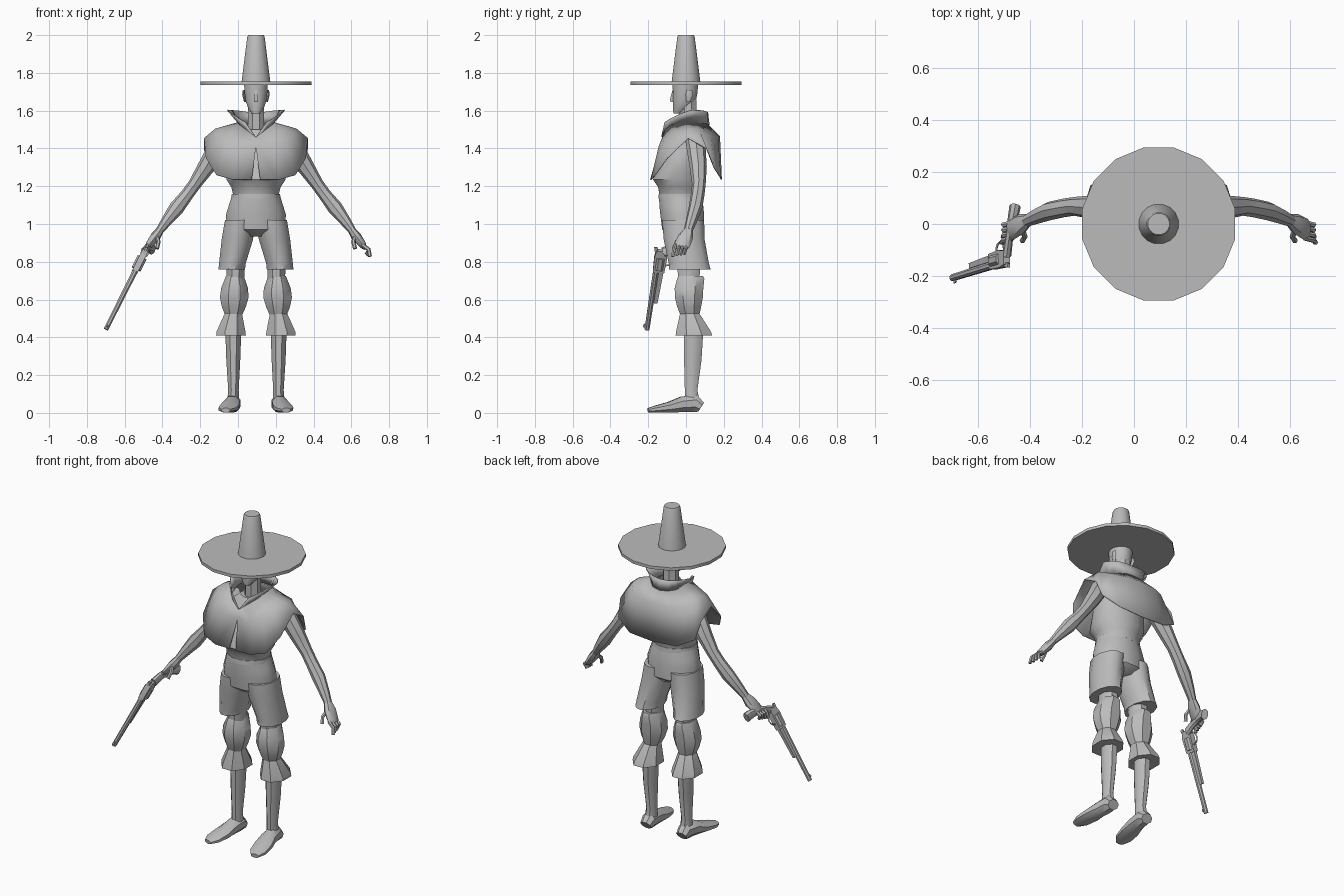
import bpy, bmesh, math
from mathutils import Vector

CX = 0.095  # body centre line
grey = bpy.data.materials.new("plain_grey")
grey.diffuse_color = (0.5, 0.5, 0.5, 1)


def finish(name, bm, angle=40):
    bmesh.ops.remove_doubles(bm, verts=bm.verts, dist=0.0005)
    bmesh.ops.recalc_face_normals(bm, faces=bm.faces)
    me = bpy.data.meshes.new(name)
    bm.to_mesh(me)
    bm.free()
    me.materials.append(grey)
    ob = bpy.data.objects.new(name, me)
    bpy.context.collection.objects.link(ob)
    bpy.ops.object.select_all(action='DESELECT')
    ob.select_set(True)
    bpy.context.view_layer.objects.active = ob
    bpy.ops.object.shade_smooth_by_angle(angle=math.radians(angle))
    return ob


def tube(name, pts, n=10, hint=None, phase=0.0, angle=40):
    """Capped loft through (x, y, z, a, b); rings are level unless a hint direction is given."""
    bm = bmesh.new()
    rings = []
    for i, p in enumerate(pts):
        u, v = Vector((1, 0, 0)), Vector((0, 1, 0))
        if hint:
            t = Vector(pts[min(i + 1, len(pts) - 1)][:3]) - Vector(pts[max(i - 1, 0)][:3])
            u = t.cross(Vector(hint)).normalized()
            v = u.cross(t).normalized()
        c = Vector(p[:3])
        rings.append([bm.verts.new(c + u * p[3] * math.cos(phase + k * math.tau / n)
                                   + v * p[4] * math.sin(phase + k * math.tau / n)) for k in range(n)])
    for r, s in zip(rings, rings[1:]):
        for k in range(n):
            bm.faces.new((r[k], r[(k + 1) % n], s[(k + 1) % n], s[k]))
    bm.faces.new(rings[0])
    bm.faces.new(rings[-1])
    return finish(name, bm, angle)


def loft(name, rows, s=0, n=12, angle=40):
    """Level rings from (z, side offset, y, rx, ry)."""
    return tube(name, [(CX + s * o, y, z, a, b) for z, o, y, a, b in rows], n, angle=angle,
                phase=math.pi / n)


def cloth(name, rows):
    """Mirrored thin sheet; each row runs from the front to the back on one side."""
    bm = bmesh.new()
    for s in (-1, 1):
        g = [[bm.verts.new((CX + s * x, y, z)) for x, y, z in row] for row in rows]
        for r, q in zip(g, g[1:]):
            for k in range(len(r) - 1):
                bm.faces.new((r[k], r[k + 1], q[k + 1], q[k]))
    ob = finish(name, bm, 60)
    mod = ob.modifiers.new("thickness", 'SOLIDIFY')
    mod.thickness = 0.005
    return ob


# Hat
loft("hat_brim", [(1.737, 0, 0, .3, .3), (1.755, 0, 0, .3, .3)], n=16).rotation_euler = (0, 0, 0)
loft("hat_crown", [(1.75, 0, 0, .078, .078), (1.99, 0, 0, .047, .047), (2.0, 0, 0, .042, .042)], n=16)

# Head, neck, nose and ears
loft("head", [(1.585, 0, -.045, .022, .022), (1.61, 0, -.025, .042, .045), (1.65, 0, -.008, .056, .062),
              (1.70, 0, -.004, .063, .068), (1.75, 0, -.004, .065, .07)])
loft("neck", [(1.44, 0, .02, .055, .055), (1.52, 0, .01, .046, .05), (1.66, 0, .01, .046, .05)], n=8)
loft("nose", [(1.645, 0, -.072, .014, .014), (1.66, 0, -.075, .013, .014), (1.71, 0, -.064, .007, .01)], n=4)
for s in (-1, 1):
    loft("ear", [(1.645, .058, .012, .006, .01), (1.685, .066, .018, .008, .02),
                 (1.71, .064, .018, .006, .014)], s, n=6)

# Poncho with front slit, and its standing collar
neck = [(0, -.125, 1.46), (.05, -.11, 1.50), (.08, -.08, 1.525), (.09, -.03, 1.535), (.092, .01, 1.54),
        (.09, .05, 1.54), (.08, .08, 1.535), (.05, .11, 1.53), (0, .12, 1.525)]
shoulder = [(0, -.14, 1.41), (.09, -.145, 1.41), (.16, -.12, 1.44), (.2, -.06, 1.48), (.215, .01, 1.505),
            (.215, .07, 1.50), (.18, .13, 1.475), (.1, .17, 1.465), (0, .18, 1.465)]
hem = [(.022, -.19, 1.235), (.12, -.187, 1.235), (.21, -.165, 1.26), (.265, -.10, 1.35), (.275, .01, 1.455),
       (.275, .11, 1.40), (.262, .15, 1.30), (.16, .185, 1.245), (0, .19, 1.235)]
cloth("poncho", [neck, shoulder, hem])
rim = [(.003, -.126, 1.465), (.055, -.11, 1.54), (.09, -.08, 1.56), (.125, -.03, 1.585), (.15, .03, 1.605),
       (.125, .07, 1.603), (.09, .095, 1.60), (.05, .108, 1.594), (0, .112, 1.59)]
cloth("collar", [neck, rim])

# Shirt, belt and breeches
loft("shirt", [(1.155, 0, -.03, .125, .115), (1.195, 0, -.03, .135, .122), (1.235, 0, -.037, .162, .142),
               (1.35, 0, -.02, .16, .122), (1.44, 0, .01, .15, .1), (1.5, 0, .01, .075, .06)])
loft("belt", [(1.135, 0, -.03, .135, .12), (1.16, 0, -.03, .132, .118)])
loft("breeches_hip", [(.935, 0, -.01, .075, .07), (.97, 0, -.015, .16, .115), (1.05, 0, -.02, .164, .12),
                      (1.10, 0, -.025, .148, .12), (1.15, 0, -.03, .132, .117)])

for s in (-1, 1):
    # Legs from breeches to boot
    loft("breeches_leg", [(.76, .128, .02, .073, .115), (.79, .125, .015, .073, .11), (.92, .098, -.01, .086, .112),
                          (1.02, .085, -.015, .082, .115)], s)
    loft("thigh", [(.70, .108, .015, .05, .06), (.80, .108, .015, .053, .068)], s, 8)
    loft("knee_pad", [(.52, .118, .02, .05, .055), (.56, .117, .017, .068, .068), (.61, .115, .015, .082, .08),
                      (.66, .113, .016, .077, .082), (.71, .112, .025, .057, .078), (.725, .112, .025, .05, .07)],
         s, 8)
    loft("boot_cuff", [(.41, .132, .042, .085, .105), (.43, .132, .04, .083, .1), (.525, .12, .02, .05, .056)],
         s, 8, 30)
    loft("shin", [(.07, .12, .032, .034, .042), (.12, .119, .027, .03, .036), (.28, .12, .036, .04, .05),
                  (.44, .12, .04, .046, .056)], s, 8)
    foot = [(.122, .08, .03, .036, .03), (.122, .05, .05, .043, .05), (.128, -.02, .045, .046, .045),
            (.14, -.09, .03, .055, .03), (.152, -.16, .02, .05, .02), (.16, -.2, .014, .026, .013)]
    tube("boot_foot", [(CX + s * o, *r) for o, *r in foot], 8, hint=(0, 0, 1), phase=math.pi / 8)

    # Arms
    arm = [(.15, .04, 1.46, .04, .045), (.21, .055, 1.39, .052, .05), (.265, .065, 1.30, .045, .045),
           (.325, .068, 1.21, .034, .036), (.365, .062, 1.155, .034, .036), (.42, .05, 1.085, .04, .036),
           (.47, .03, 1.02, .03, .03), (.51, .012, .965, .021, .024)]
    tube("arm", [(CX + s * o, *r) for o, *r in arm], 8, hint=(0, 1, 0))

    # Hands
    palm = [(.505, .015, .97, .02, .024), (.53, 0, .935, .027, .04), (.565, -.02, .89, .02, .042),
            (.575, -.026, .875, .013, .036)]
    tube("palm", [(CX + s * o, *r) for o, *r in palm], 8, hint=(0, 1, 0))
    for k in range(4):
        y = -.055 + k * .02
        finger = [(.563, y, .89), (.597, y - .008, .865), (.603 - k * .006, y - .016, .828 + .004 * k)]
        tube("finger", [(CX + s * o, a, z, .011, .010) for o, a, z in finger], 6, hint=(0, 1, 0))
    thumb = [(.525, -.02, .935), (.515, -.05, .905), (.525, -.065, .87)]
    tube("thumb", [(CX + s * o, a, z, .011, .011) for o, a, z in thumb], 6, hint=(0, 1, 0))

# Revolver, built along its barrel direction
breech, muzzle = Vector((-.495, -.13, .85)), Vector((-.70, -.193, .44))
aim = (muzzle - breech).normalized()
side = aim.cross(Vector((0, -1, 0))).normalized()
up = side.cross(aim).normalized()
LEN = (muzzle - breech).length


def gun(name, rows, n=4):
    """Rows of (distance along the barrel, height, half width, half height)."""
    k = math.sqrt(2) if n == 4 else 1
    pts = [(*(breech + aim * d + up * h), a * k, b * k) for d, h, a, b in rows]
    tube(name, pts, n, hint=up, phase=math.pi / n, angle=25)


gun("gun_barrel", [(.08, .014, .016, .016), (LEN, .014, .013, .014)], 8)
gun("gun_loading_rod", [(.09, -.014, .01, .013), (.30, -.01, .008, .01)])
gun("gun_sight", [(LEN - .03, .03, .003, .004), (LEN - .012, .032, .003, .006)])
gun("gun_cylinder", [(.03, 0, .028, .028), (.10, 0, .028, .028)], 8)
gun("gun_frame", [(-.01, 0, .014, .026), (.03, 0, .016, .034), (.115, 0, .016, .03)])
gun("gun_hammer", [(-.025, .034, .005, .008), (.01, .022, .006, .01)])
grip = [(-.49, -.12, .85, .018, .028), (-.482, -.06, .872, .016, .024), (-.472, 0, .88, .017, .024),
        (-.462, .045, .876, .021, .03), (-.458, .068, .868, .022, .032)]
tube("gun_grip", grip, 8, hint=(0, 0, 1))
guard = [breech + aim * (.04 + .035 * math.cos(a)) + up * (-.03 - .035 * math.sin(a))
         for a in [math.pi * i / 6 for i in range(7)]]
tube("gun_trigger_guard", [(*p, .005, .005) for p in guard], 4, hint=side)
